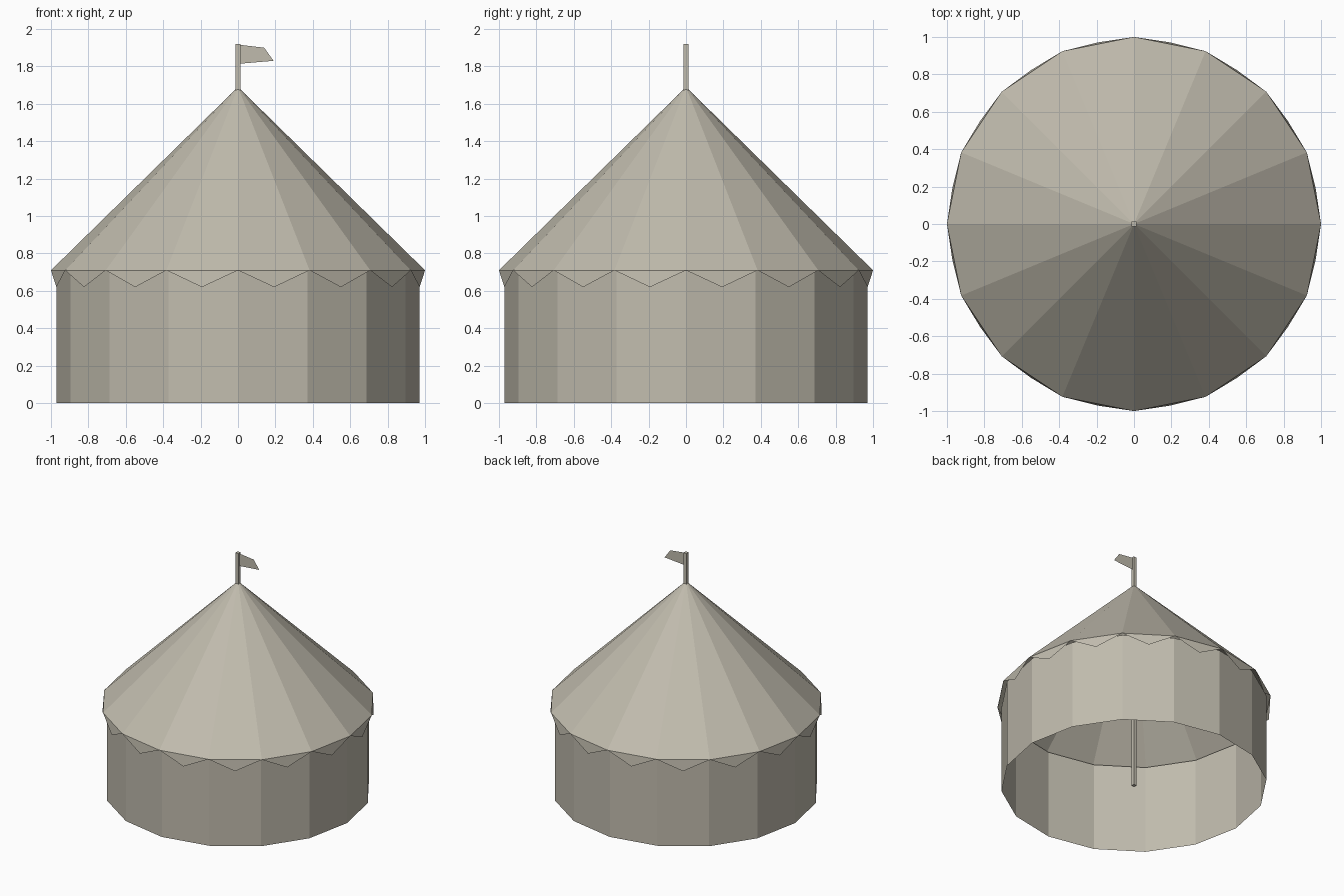
import bpy
import bmesh
from math import cos, sin, tau

cube = bpy.data.objects.get("Cube")
if cube:
    bpy.data.objects.remove(cube, do_unlink=True)

SIDES = 16
EAVE = 0.71

canvas = bpy.data.materials.new("warm_grey_canvas")
canvas.use_nodes = True
colour = (0.53, 0.50, 0.42, 1)
canvas.diffuse_color = colour
canvas.node_tree.nodes["Principled BSDF"].inputs["Base Color"].default_value = colour


def polar(radius, step, z):
    a = tau * step / SIDES
    return (radius * cos(a), radius * sin(a), z)


def add_part(name, faces):
    """Make an object from faces given as lists of corner points."""
    bm = bmesh.new()
    for corners in faces:
        bm.faces.new([bm.verts.new(c) for c in corners])
    bmesh.ops.remove_doubles(bm, verts=bm.verts, dist=0.0001)
    mesh = bpy.data.meshes.new(name)
    bm.to_mesh(mesh)
    bm.free()
    mesh.materials.append(canvas)
    obj = bpy.data.objects.new(name, mesh)
    bpy.context.collection.objects.link(obj)
    return obj


steps = range(SIDES)

# Open round wall
add_part("wall", [[polar(0.97, i, 0), polar(0.97, i + 1, 0),
                   polar(0.97, i + 1, EAVE), polar(0.97, i, EAVE)] for i in steps])

# Pointed roof
add_part("roof", [[polar(1, i, EAVE), polar(1, i + 1, EAVE), (0, 0, 1.69)] for i in steps])

# Hanging triangles around the eave
add_part("valance", [[polar(1, i, EAVE), polar(0.99, i + 0.5, 0.62),
                      polar(1, i + 1, EAVE)] for i in steps])

# Square centre pole
bpy.ops.mesh.primitive_cube_add(size=1, location=(0, 0, 0.96))
pole = bpy.context.object
pole.name = "pole"
pole.scale = (0.028, 0.028, 1.92)
pole.data.materials.append(canvas)

# Flag
add_part("flag", [[(0.014, 0, 1.815), (0.19, 0, 1.83), (0.14, 0, 1.90), (0.014, 0, 1.915)]])
